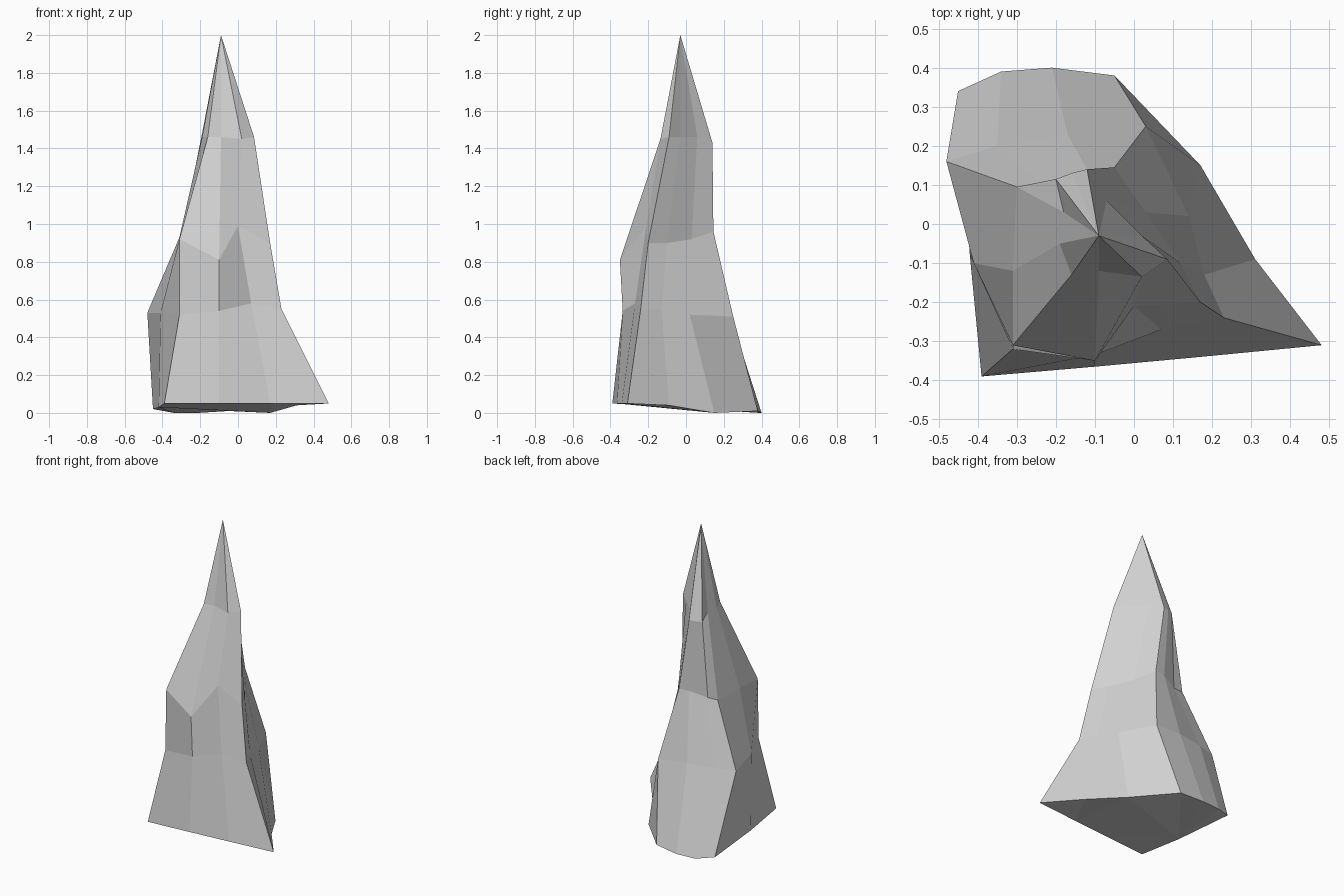
import bpy
import bmesh

default_cube = bpy.data.objects.get("Cube")
if default_cube:
    bpy.data.objects.remove(default_cube, do_unlink=True)


def make_material(name, level):
    """Create one flat, matte grey material."""
    material = bpy.data.materials.new(name)
    material.use_nodes = True
    colour = (level, level, level, 1)
    material.diffuse_color = colour
    shader = material.node_tree.nodes["Principled BSDF"]
    shader.inputs["Base Color"].default_value = colour
    shader.inputs["Roughness"].default_value = 1
    return material


def bridge(bm, lower, upper):
    """Join two matching cross-sections with a band of faces."""
    count = len(lower)
    for i in range(count):
        j = (i + 1) % count
        bm.faces.new((lower[i], lower[j], upper[j], upper[i]))


def loft_to_point(name, sections, tip, material):
    """Loft faceted cross-sections upward and close them at a tip."""
    bm = bmesh.new()
    rings = [[bm.verts.new(point) for point in section] for section in sections]
    for lower, upper in zip(rings, rings[1:]):
        bridge(bm, lower, upper)

    # Pointed cap
    peak = bm.verts.new(tip)
    top = rings[-1]
    for i, vert in enumerate(top):
        bm.faces.new((vert, top[(i + 1) % len(top)], peak))

    # Underside
    bottom = bm.faces.new(list(reversed(rings[0])))
    bmesh.ops.triangulate(bm, faces=[bottom])
    bmesh.ops.recalc_face_normals(bm, faces=bm.faces[:])

    mesh = bpy.data.meshes.new(name)
    bm.to_mesh(mesh)
    bm.free()
    mesh.materials.append(material)
    for polygon in mesh.polygons:
        polygon.use_smooth = False
    rock = bpy.data.objects.new(name, mesh)
    bpy.context.collection.objects.link(rock)
    return rock


# Cross-sections run from the front right corner round through the left side
foot = [
    (-.39, -.39, .05), (-.1, -.365, .05), (.17, -.34, .05), (.48, -.31, .05),
    (.31, -.09, .04), (.17, .15, 0), (-.05, .38, .01), (-.21, .4, 0),
    (-.34, .39, 0), (-.45, .34, .02), (-.42, -.08, .03),
]
belly = [
    (-.31, -.32, .52), (-.1, -.335, .54), (.07, -.27, .58), (.23, -.24, .55),
    (.18, -.13, .55), (.14, .02, .52), (.03, .25, .51), (-.17, .23, .53),
    (-.35, .2, .53), (-.48, .16, .53), (-.41, -.1, .53),
]
shoulder = [
    (-.31, -.31, .92), (-.1, -.35, .81), (0, -.21, .99), (.17, -.2, .9),
    (.12, -.1, .9), (.03, .03, .92), (-.05, .145, .96), (-.12, .14, .96),
    (-.23, .1, .93), (-.3, .095, .93), (-.31, -.12, .93),
]
neck = [
    (-.16, -.13, 1.46), (-.09, -.12, 1.46), (.02, -.135, 1.45),
    (.085, -.09, 1.46), (.02, -.03, 1.46), (-.07, .06, 1.46),
    (-.12, .14, 1.43), (-.16, .13, 1.43), (-.2, .115, 1.43),
    (-.18, .03, 1.46), (-.19, -.05, 1.46),
]

# Jagged rock spire
stone = make_material("pale_grey_stone", .64)
loft_to_point("rock_spire", [foot, belly, shoulder, neck], (-.09, -.03, 2), stone)
